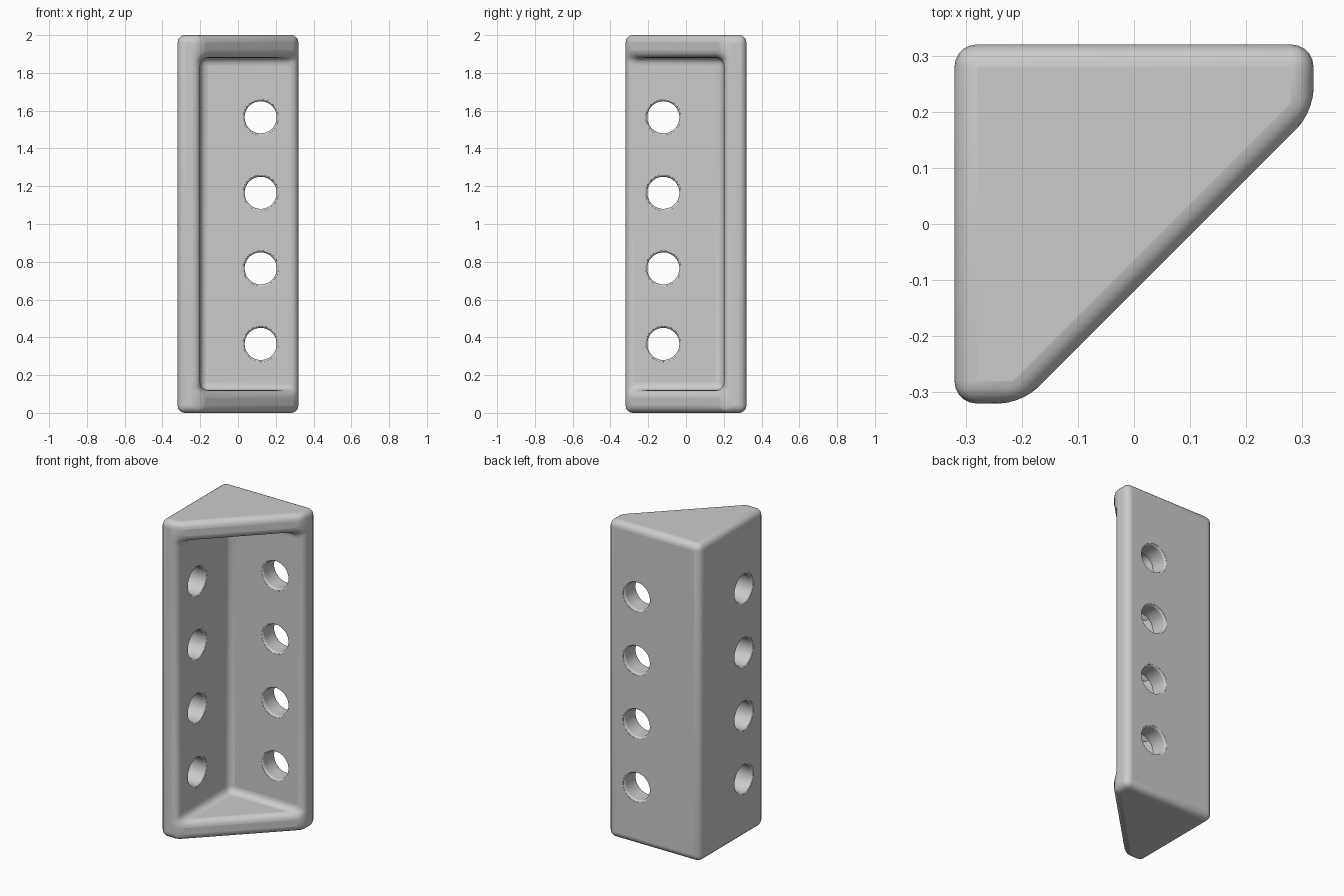
import bpy
import bmesh
import math
from mathutils import Matrix

cube = bpy.data.objects.get("Cube")
if cube:
    bpy.data.objects.remove(cube, do_unlink=True)

HALF, HEIGHT, WALL, ROUND = 0.32, 2.0, 0.12, 0.04
INNER = HALF - WALL

grey = bpy.data.materials.new("plain grey")
grey.use_nodes = True
grey.diffuse_color = (0.6, 0.6, 0.6, 1)
grey.node_tree.nodes["Principled BSDF"].inputs["Base Color"].default_value = (0.6, 0.6, 0.6, 1)


def make_object(name, bm):
    bmesh.ops.recalc_face_normals(bm, faces=bm.faces)
    mesh = bpy.data.meshes.new(name)
    bm.to_mesh(mesh)
    bm.free()
    mesh.materials.append(grey)
    obj = bpy.data.objects.new(name, mesh)
    bpy.context.collection.objects.link(obj)
    return obj


# Corner bracket: two walls at right angles, closed by a cap at each end
bm = bmesh.new()
outline = {"a": (-HALF, HALF), "b": (-HALF, -HALF), "c": (-INNER, -HALF),
           "d": (HALF, INNER), "e": (HALF, HALF), "k": (-INNER, INNER)}
levels = [0, WALL, HEIGHT - WALL, HEIGHT]
v = {}
for key, (x, y) in outline.items():
    used = {"c": (0, 1, 2, 3), "d": (0, 1, 2, 3), "k": (1, 2)}.get(key, (0, 3))
    for i in used:
        v[key + str(i)] = bm.verts.new((x, y, levels[i]))
for face in ("a0 b0 c0 d0 e0", "a3 b3 c3 d3 e3",        # bottom and top
             "a0 b0 b3 a3", "a0 e0 e3 a3",              # outer walls
             "b0 c0 c1 c2 c3 b3", "e0 d0 d1 d2 d3 e3",  # wall ends
             "c0 d0 d1 c1", "c2 d2 d3 c3",              # slanted cap fronts
             "c1 k1 k2 c2", "k1 d1 d2 k2",              # inner walls
             "c1 d1 k1", "c2 d2 k2"):                   # inner cap faces
    bm.faces.new([v[n] for n in face.split()])
bracket = make_object("corner_bracket", bm)

bevel = bracket.modifiers.new("rounded edges", "BEVEL")
bevel.width = ROUND
bevel.segments = 5
bevel.limit_method = "ANGLE"
bevel.angle_limit = math.radians(30)

# Screw hole cutter: a lathe profile that flares softly at both wall faces
LIP, RADIUS, SIDES = 0.015, 0.085, 40
flare = [(RADIUS + LIP * (1 - math.cos(t)), WALL / 2 - LIP + LIP * math.sin(t))
         for t in (math.pi / 2 * i / 4 for i in range(4))]
flare += [(RADIUS + LIP, WALL / 2 + 0.02)]
profile = [(r, -h) for r, h in reversed(flare)] + flare

bm = bmesh.new()


def add_cutter(matrix):
    rings = [[bm.verts.new(matrix @ Matrix.Rotation(math.tau * s / SIDES, 4, "Z")
                           @ Matrix.Translation((r, 0, h)).to_translation())
              for s in range(SIDES)] for r, h in profile]
    for low, high in zip(rings, rings[1:]):
        for s in range(SIDES):
            t = (s + 1) % SIDES
            bm.faces.new((low[s], low[t], high[t], high[s]))
    bm.faces.new(rings[0])
    bm.faces.new(rings[-1])


middle = HALF - WALL / 2
for i in range(4):
    z = 0.365 + 0.4 * i
    add_cutter(Matrix.Translation((0.12, middle, z)) @ Matrix.Rotation(math.pi / 2, 4, "X"))
    add_cutter(Matrix.Translation((-middle, -0.12, z)) @ Matrix.Rotation(math.pi / 2, 4, "Y"))
cutter = make_object("screw_hole_cutter", bm)
cutter.hide_render = True
cutter.hide_viewport = True

holes = bracket.modifiers.new("screw holes", "BOOLEAN")
holes.operation = "DIFFERENCE"
holes.solver = "EXACT"
holes.object = cutter

# Smooth shading with sharp edges kept
bpy.context.view_layer.objects.active = bracket
bracket.select_set(True)
bpy.ops.object.shade_smooth_by_angle(angle=math.radians(35))
